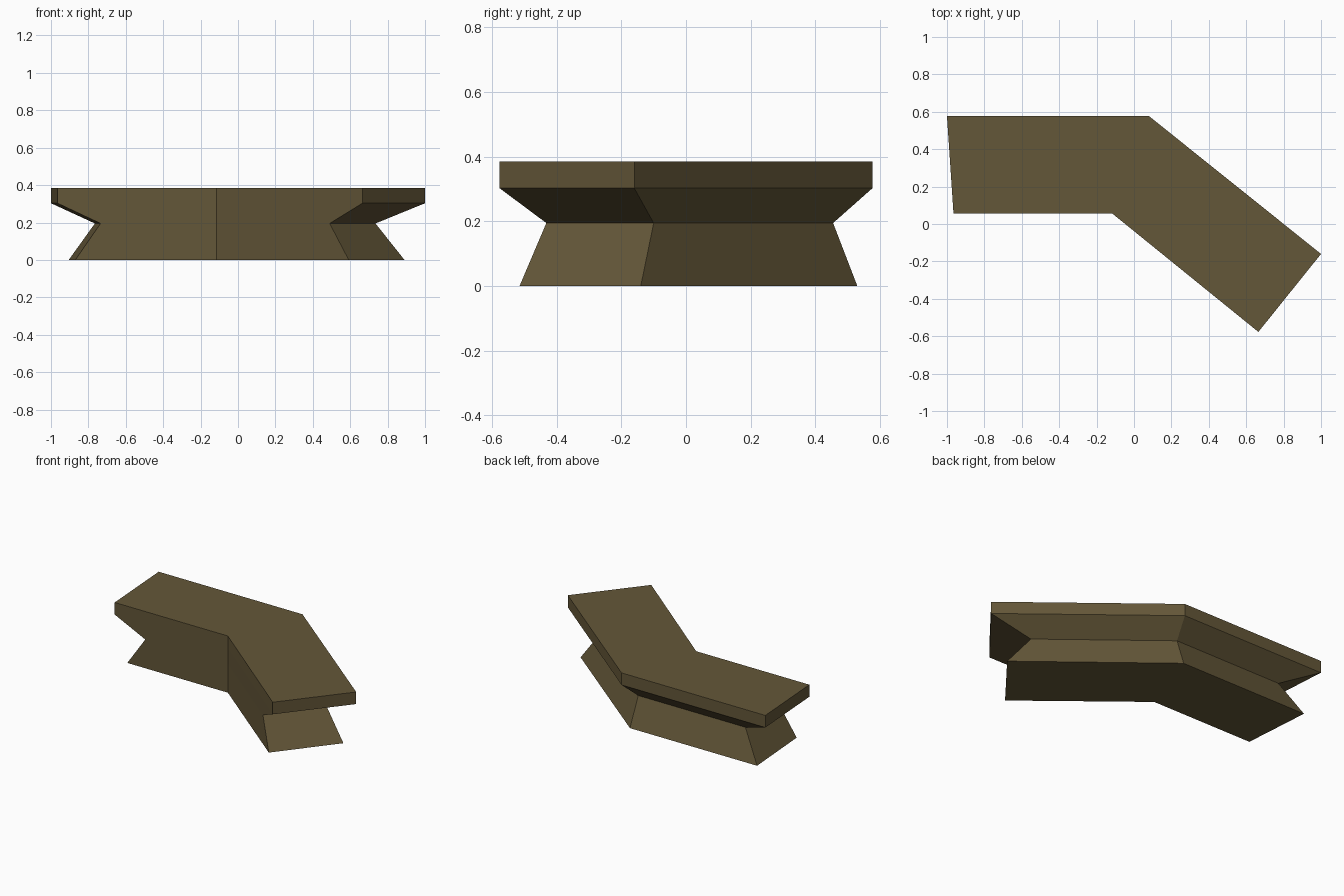
import bpy, bmesh

if "Cube" in bpy.data.objects:
    bpy.data.objects.remove(bpy.data.objects["Cube"])

# Colour
mat = bpy.data.materials.new("dark olive brown")
mat.diffuse_color = (0.127, 0.095, 0.040, 1)
mat.use_nodes = True
mat.node_tree.nodes["Principled BSDF"].inputs["Base Color"].default_value = mat.diffuse_color

# Bent outline at each height: back left, back bend, back right,
# front right, front bend, front left
top = [(-1, .577), (.08, .577), (1, -.16), (.665, -.577), (-.115, .055), (-.965, .055)]
waist = [(-.765, .455), (.04, .455), (.735, -.10), (.49, -.432), (-.115, .055), (-.735, .055)]
base = [(-.905, .53), (.05, .53), (.89, -.14), (.592, -.515), (-.115, .055), (-.87, .055)]
levels = [(0, base), (.195, waist), (.303, top), (.385, top)]

# Counter: stacked outlines joined by flat sides, capped at both ends
bm = bmesh.new()
rings = [[bm.verts.new((x, y, z)) for x, y in outline] for z, outline in levels]
for low, high in zip(rings, rings[1:]):
    for i in range(6):
        j = (i + 1) % 6
        bm.faces.new((low[i], low[j], high[j], high[i]))
bm.faces.new(rings[0])
bm.faces.new(rings[-1])
bmesh.ops.recalc_face_normals(bm, faces=bm.faces)
mesh = bpy.data.meshes.new("angled_counter")
bm.to_mesh(mesh)
bm.free()
mesh.materials.append(mat)
counter = bpy.data.objects.new("angled_counter", mesh)
bpy.context.collection.objects.link(counter)
